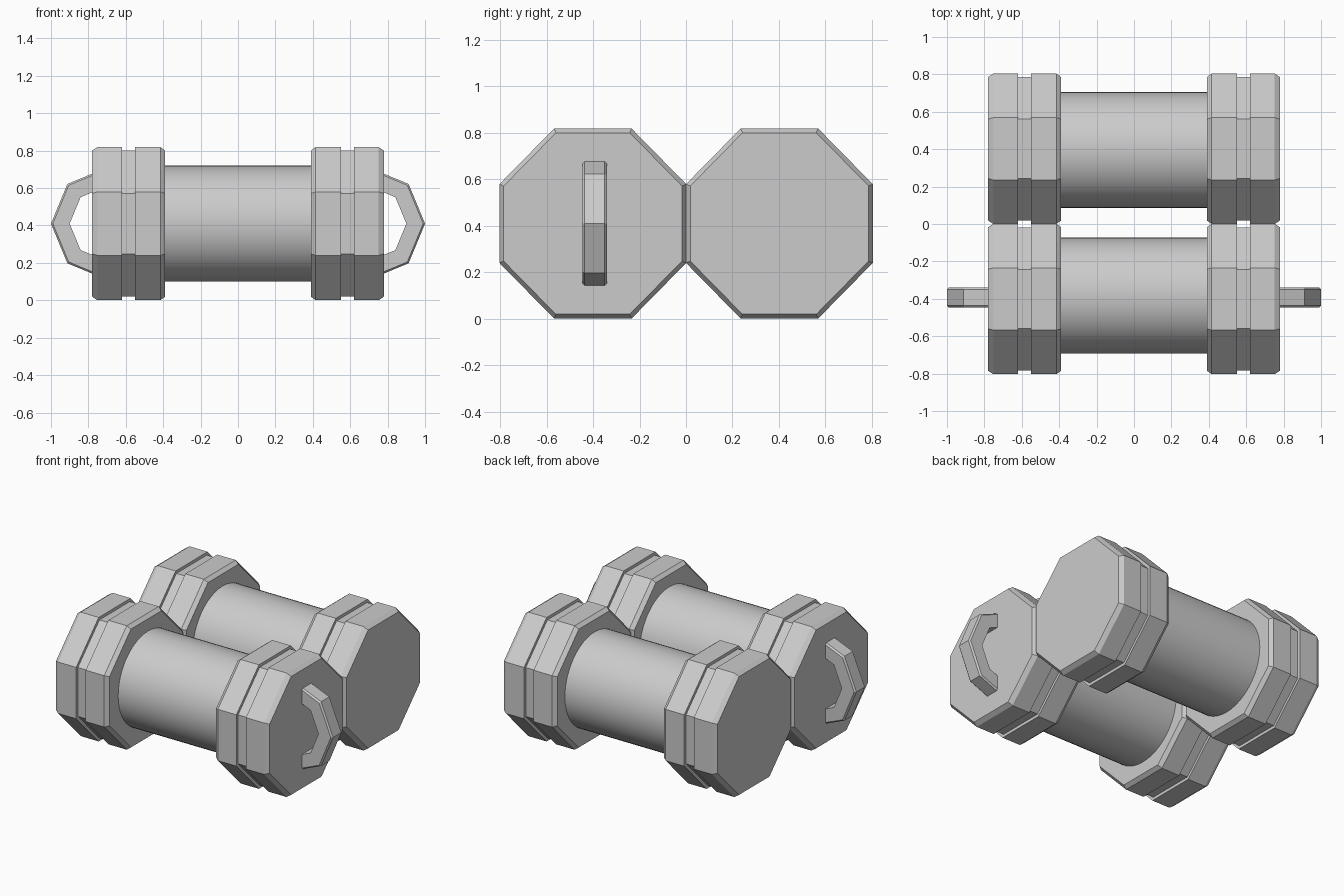
import bpy
from math import cos, sin, pi, radians

if "Cube" in bpy.data.objects:
    bpy.data.objects.remove(bpy.data.objects["Cube"])

Z = 0.41            # axis height
APO = 0.402         # octagon apothem


def make(name, verts, faces):
    me = bpy.data.meshes.new(name)
    me.from_pydata(verts, [], faces)
    ob = bpy.data.objects.new(name, me)
    bpy.context.collection.objects.link(ob)
    bpy.ops.object.select_all(action='DESELECT')
    ob.select_set(True)
    bpy.context.view_layer.objects.active = ob
    bpy.ops.object.mode_set(mode='EDIT')
    bpy.ops.mesh.select_all(action='SELECT')
    bpy.ops.mesh.normals_make_consistent(inside=False)
    bpy.ops.object.mode_set(mode='OBJECT')
    return ob


def lathe_x(name, profile, n, y, zscale=1.0, phase=0.0):
    """Spin an (x, radius) profile around an x axis, with flat end caps."""
    verts = [(x, y + r * cos(phase + 2 * pi * i / n),
              Z + zscale * r * sin(phase + 2 * pi * i / n))
             for x, r in profile for i in range(n)]
    m = len(profile)
    faces = [(a * n + i, a * n + (i + 1) % n, (a + 1) * n + (i + 1) % n, (a + 1) * n + i)
             for a in range(m - 1) for i in range(n)]
    faces += [tuple(range(n)), tuple(range((m - 1) * n, m * n))]
    return make(name, verts, faces)


def handle(name, side, y):
    """Half of an octagonal ring with a chamfered outer rim."""
    section = [(0.20, -0.053), (0.29, -0.053), (0.30, -0.043),
               (0.30, 0.043), (0.29, 0.053), (0.20, 0.053)]
    k = len(section)
    verts = [(side * (0.70 + r * cos(radians(a))), y + w, Z + r * sin(radians(a)))
             for a in (-90, -45, 0, 45, 90) for r, w in section]
    faces = [(s * k + i, s * k + (i + 1) % k, (s + 1) * k + (i + 1) % k, (s + 1) * k + i)
             for s in range(4) for i in range(k)]
    faces += [tuple(range(k)), tuple(range(4 * k, 5 * k))]
    return make(name, verts, faces)


# octagonal end block: chamfered ends with a groove around the middle
R = APO / cos(pi / 8)
G = 0.383 / cos(pi / 8)
block = [(0.39, R - 0.02), (0.415, R), (0.55, R), (0.55, G),
         (0.62, G), (0.62, R), (0.752, R), (0.78, R - 0.02)]

for label, y, core_y in (("front", -0.401, -0.383), ("rear", 0.402, 0.396)):
    # smooth round core
    lathe_x(label + "_core", [(-0.45, 0.31), (0.45, 0.31)], 48, core_y)
    bpy.ops.object.shade_smooth_by_angle(angle=radians(30))
    # end blocks
    for side, tag in ((-1, "left"), (1, "right")):
        lathe_x(f"{label}_{tag}_end_block", [(side * x, r) for x, r in block],
                8, y, 1.018, pi / 8)

# carry handles on the front unit
for side, tag in ((-1, "left"), (1, "right")):
    handle(tag + "_handle", side, -0.393)
